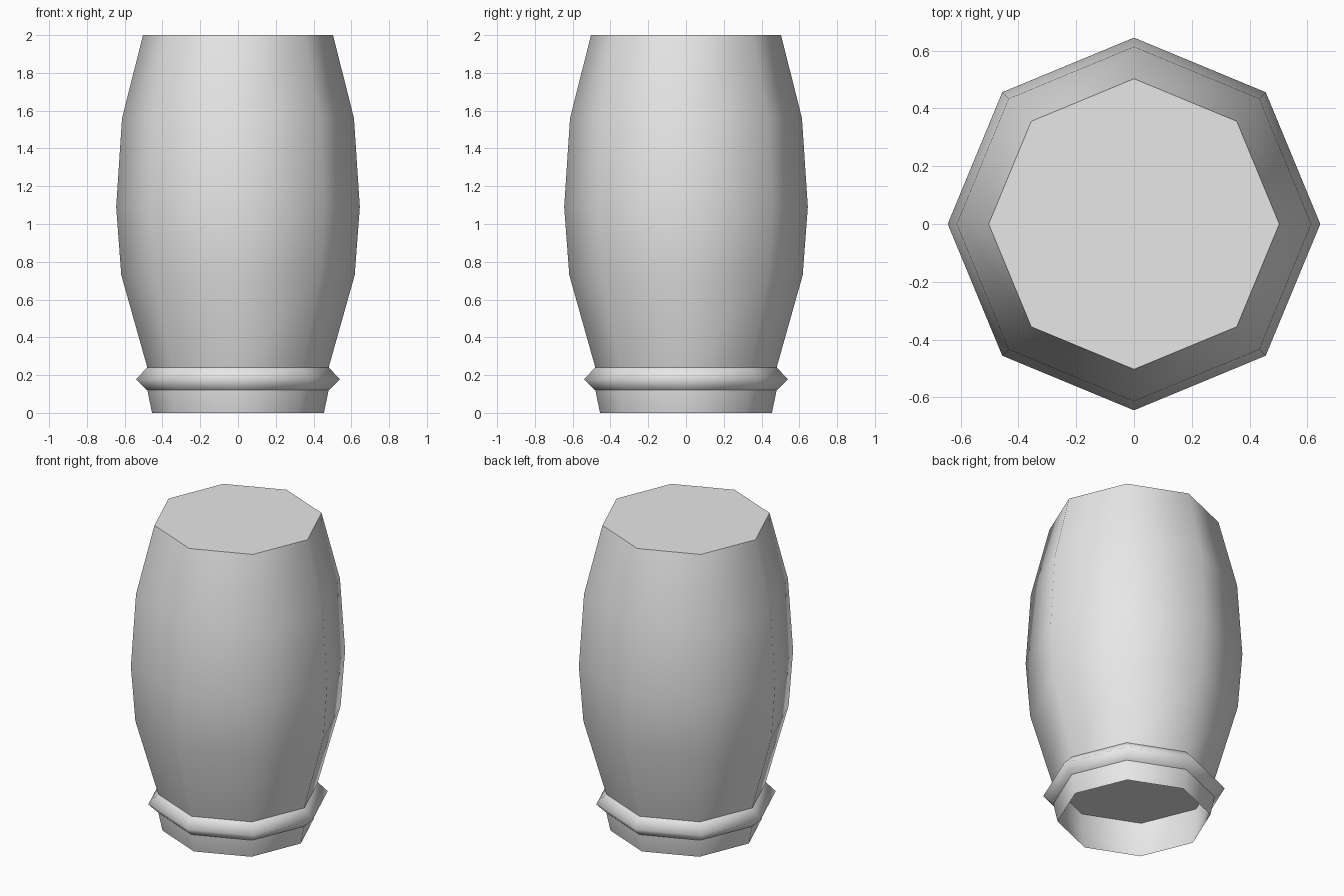
import bpy, bmesh, math

if "Cube" in bpy.data.objects:
    bpy.data.objects.remove(bpy.data.objects["Cube"], do_unlink=True)

SIDES = 8

grey = bpy.data.materials.new("light grey")
grey.use_nodes = True
grey.diffuse_color = (0.8, 0.8, 0.8, 1)
grey.node_tree.nodes["Principled BSDF"].inputs["Base Color"].default_value = (0.8, 0.8, 0.8, 1)


def lathe(name, profile, capped=False, angle=60):
    """Spin (radius, height) points into an eight-sided shell."""
    bm = bmesh.new()
    rings = []
    for r, z in profile:
        turns = [math.tau * i / SIDES for i in range(SIDES)]
        rings.append([bm.verts.new((r * math.cos(t), r * math.sin(t), z)) for t in turns])
    for low, high in zip(rings, rings[1:]):
        for i in range(SIDES):
            j = (i + 1) % SIDES
            bm.faces.new((low[i], low[j], high[j], high[i]))
    if capped:
        bm.faces.new(rings[0][::-1])
        bm.faces.new(rings[-1])
    mesh = bpy.data.meshes.new(name)
    bm.to_mesh(mesh)
    bm.free()
    mesh.materials.append(grey)
    obj = bpy.data.objects.new(name, mesh)
    bpy.context.collection.objects.link(obj)
    bpy.ops.object.select_all(action="DESELECT")
    obj.select_set(True)
    bpy.context.view_layer.objects.active = obj
    bpy.ops.object.shade_smooth_by_angle(angle=math.radians(angle))
    return obj


# Bulging body, closed at both ends
lathe("barrel_body", [(0.48, 0.24), (0.618, 0.73), (0.645, 1.09), (0.614, 1.56), (0.503, 2.0)], capped=True)

# Pointed collar around the base
lathe("collar_ring", [(0.481, 0.12), (0.54, 0.177), (0.481, 0.24)], angle=120)

# Open foot, hollow up to the underside of the body
lathe("hollow_foot", [(0.455, 0.0), (0.48, 0.12), (0.48, 0.24)])
